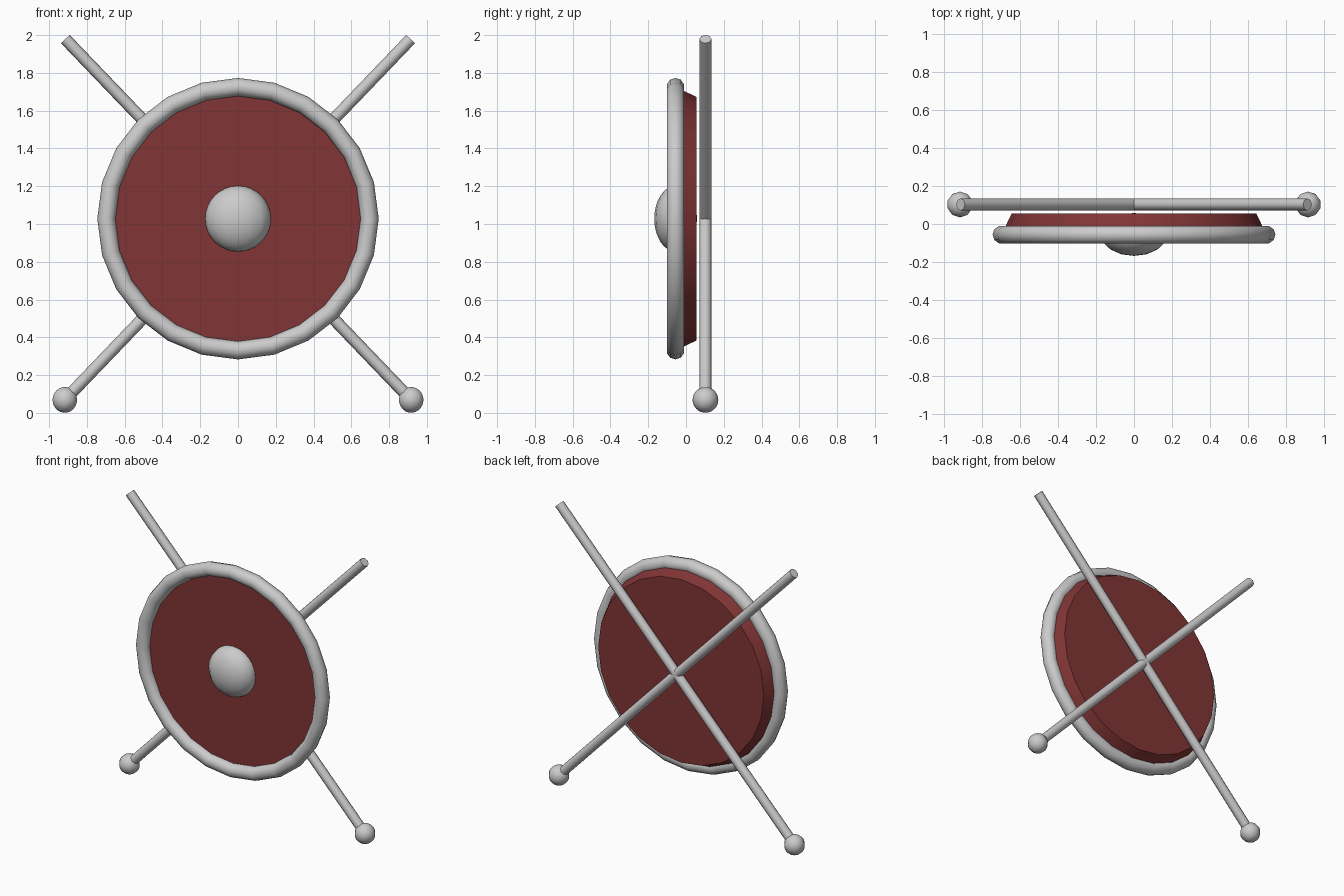
import bpy, math
from mathutils import Vector

if "Cube" in bpy.data.objects:
    bpy.data.objects.remove(bpy.data.objects["Cube"])


def material(name, rgb):
    m = bpy.data.materials.new(name)
    m.use_nodes = True
    m.diffuse_color = (*rgb, 1)
    m.node_tree.nodes["Principled BSDF"].inputs["Base Color"].default_value = (*rgb, 1)
    return m


STEEL = material("steel grey", (0.6, 0.6, 0.6))
RED = material("dark red", (0.22, 0.035, 0.035))
CENTRE_Z = 1.028
FACE_FRONT = (math.pi / 2, 0, 0)


def finish(name, mat, angle=50):
    ob = bpy.context.object
    ob.name = name
    ob.data.materials.append(mat)
    bpy.ops.object.transform_apply(location=False, rotation=True, scale=True)
    bpy.ops.object.shade_smooth_by_angle(angle=math.radians(angle))
    return ob


# Tapered shield board, wide face to the front
bpy.ops.mesh.primitive_cone_add(vertices=24, radius1=0.645, radius2=0.697, depth=0.11,
                                location=(0, 0, CENTRE_Z), rotation=FACE_FRONT)
finish("shield_board", RED, 30)

# Rounded metal rim
bpy.ops.mesh.primitive_torus_add(major_segments=24, minor_segments=10,
                                 major_radius=0.697, minor_radius=0.048,
                                 location=(0, -0.056, CENTRE_Z), rotation=FACE_FRONT)
finish("shield_rim", STEEL)

# Flattened central boss
bpy.ops.mesh.primitive_uv_sphere_add(segments=16, ring_count=16, radius=0.174,
                                     location=(0, -0.055, CENTRE_Z))
bpy.context.object.scale.y = 0.65
finish("shield_boss", STEEL)

# Crossed rods behind the board, each with a ball at its lower end
for side, word in ((1, "left"), (-1, "right")):
    low = Vector((side * 0.917, 0.103, 0.069))
    high = Vector((-side * 0.914, 0.103, 1.979))
    axis = high - low
    bpy.ops.mesh.primitive_cylinder_add(vertices=8, radius=0.032, depth=axis.length,
                                        location=(low + high) / 2,
                                        rotation=axis.to_track_quat("Z", "Y").to_euler())
    finish(word + "_rod", STEEL)
    bpy.ops.mesh.primitive_uv_sphere_add(segments=10, ring_count=16, radius=0.068, location=low)
    finish(word + "_pommel", STEEL)
